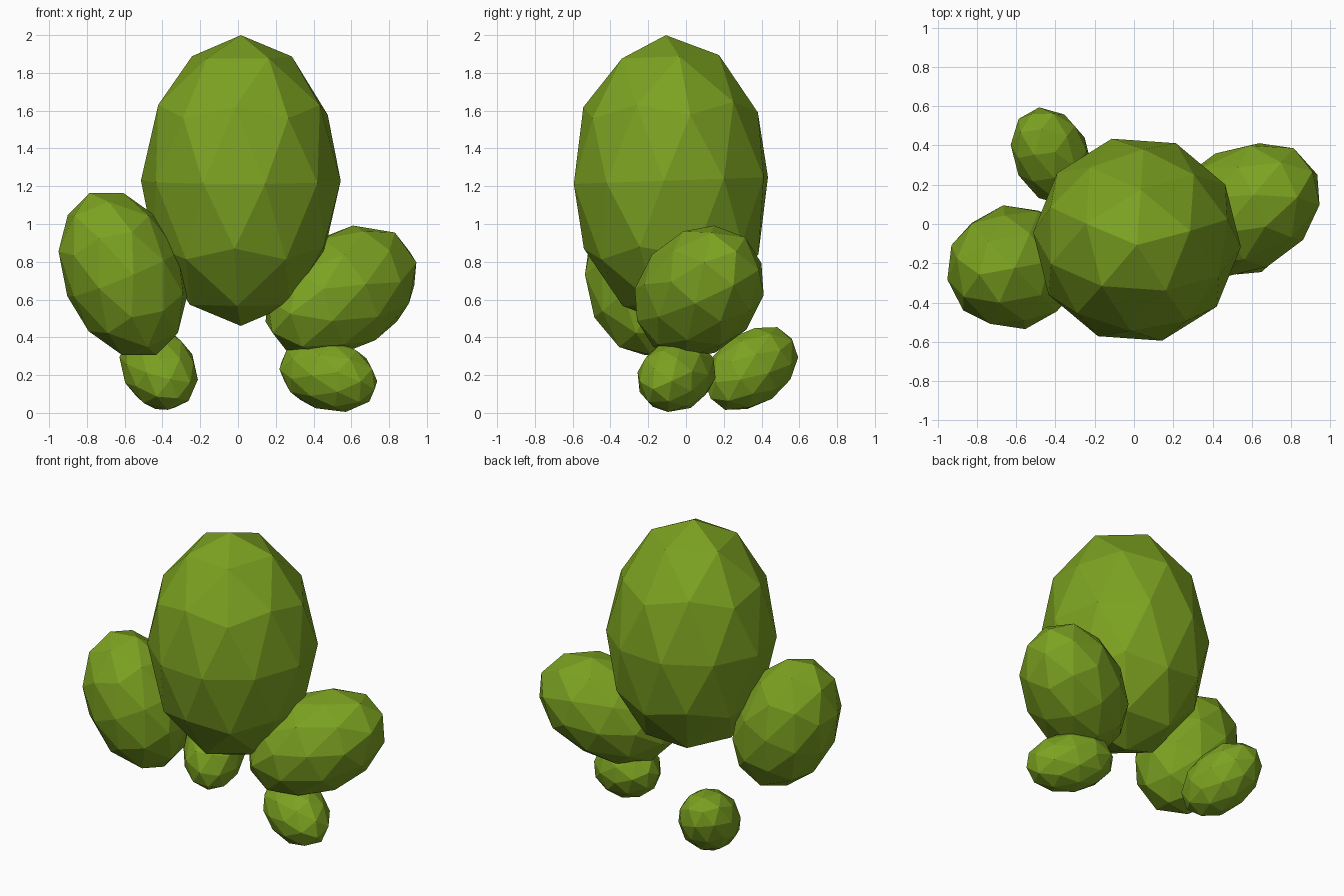
import bpy
from math import radians
from mathutils import Vector, Matrix

if "Cube" in bpy.data.objects:
    bpy.data.objects.remove(bpy.data.objects["Cube"])

green = bpy.data.materials.new("leaf_green")
green.diffuse_color = (0.20, 0.36, 0.015, 1)
green.use_nodes = True
green.node_tree.nodes["Principled BSDF"].inputs["Base Color"].default_value = green.diffuse_color


def lobe(name, centre, width, length, axis, spin=0):
    """Flat-shaded low-poly ellipsoid with its long half-axis along the given direction."""
    bpy.ops.mesh.primitive_ico_sphere_add(subdivisions=2, radius=1)
    ob = bpy.context.object
    ob.name = name
    turn = Vector((0, 0, 1)).rotation_difference(Vector(axis)).to_matrix().to_4x4()
    stretch = Matrix.Diagonal((width, width, length, 1))
    spin_m = Matrix.Rotation(radians(spin), 4, 'Z')
    ob.data.transform(Matrix.Translation(centre) @ turn @ stretch @ spin_m)
    ob.data.materials.append(green)
    return ob


# Large central lobe, leaning very slightly forward
lobe("main_lobe", (0.015, -0.08, 1.23), 0.53, 0.77, (0, -0.035, 1), 14)

# Side lobes leaning outward
lobe("left_lobe", (-0.61, -0.22, 0.735), 0.32, 0.465, (-0.38, -0.08, 0.92), 10)
lobe("right_lobe", (0.545, 0.07, 0.64), 0.32, 0.465, (0.78, 0.42, 0.46), 20)

# Small lobes at the base
lobe("left_base_lobe", (-0.42, 0.345, 0.235), 0.195, 0.285, (-0.35, 0.75, 0.55), 15)
lobe("right_base_lobe", (0.478, -0.05, 0.2), 0.19, 0.285, (0.83, -0.42, -0.25), 10)
